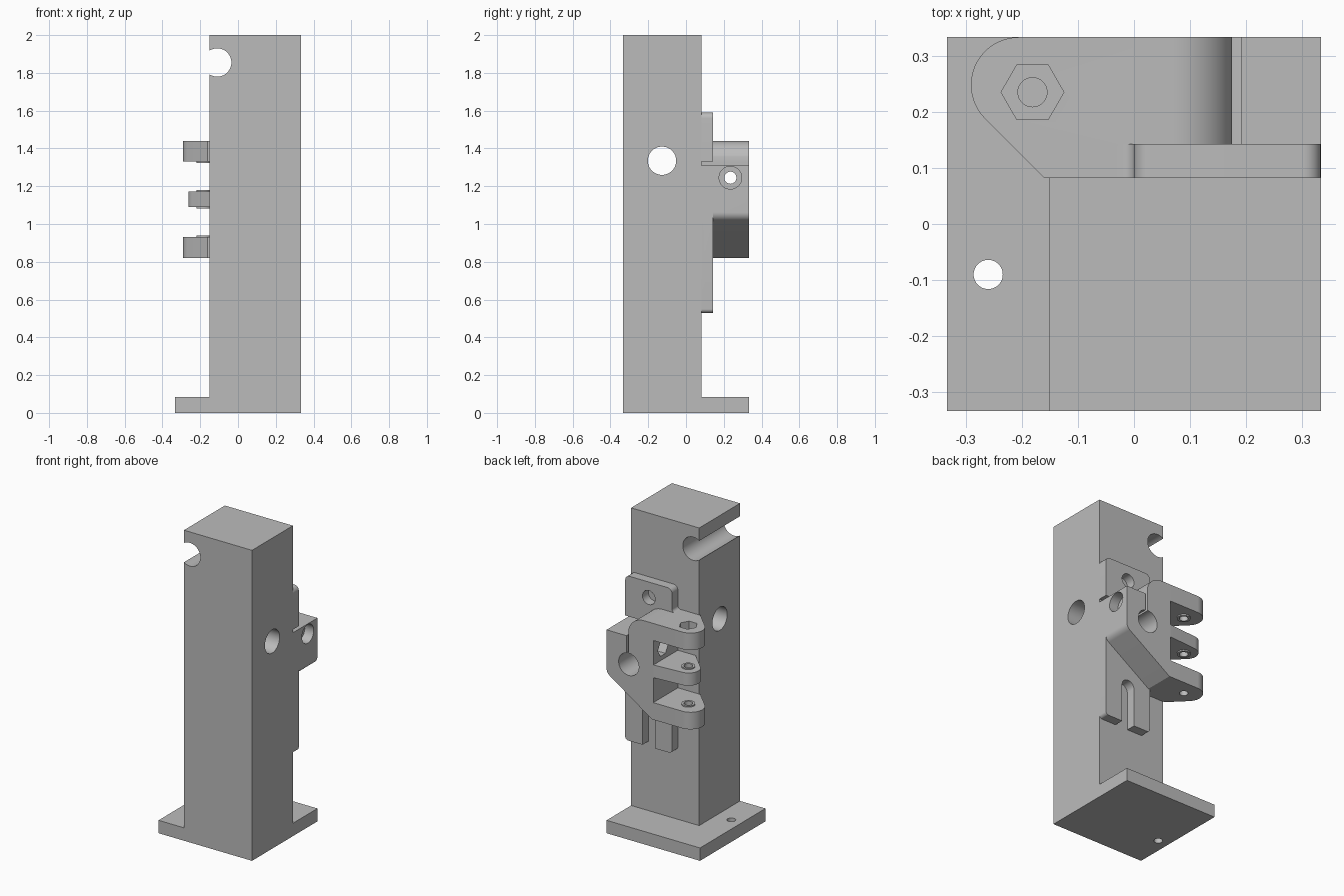
import bpy, bmesh, math
from mathutils import Vector

if "Cube" in bpy.data.objects:
    bpy.data.objects.remove(bpy.data.objects["Cube"], do_unlink=True)

grey = bpy.data.materials.new("plain grey")
grey.use_nodes = True
grey.diffuse_color = (0.5, 0.5, 0.5, 1)
grey.node_tree.nodes["Principled BSDF"].inputs["Base Color"].default_value = (0.5, 0.5, 0.5, 1)


def prism(name, outline, axis, lo, hi):
    """Extrude a 2D outline along an axis from lo to hi."""
    place = {"x": lambda p, t: (t, p[0], p[1]),
             "y": lambda p, t: (p[0], t, p[1]),
             "z": lambda p, t: (p[0], p[1], t)}[axis]
    bm = bmesh.new()
    rings = [[bm.verts.new(place(p, t)) for p in outline] for t in (lo, hi)]
    for ring in rings:
        bm.faces.new(ring)
    n = len(outline)
    for i in range(n):
        j = (i + 1) % n
        bm.faces.new((rings[0][i], rings[0][j], rings[1][j], rings[1][i]))
    bmesh.ops.recalc_face_normals(bm, faces=bm.faces)
    mesh = bpy.data.meshes.new(name)
    bm.to_mesh(mesh)
    bm.free()
    mesh.materials.append(grey)
    obj = bpy.data.objects.new(name, mesh)
    bpy.context.collection.objects.link(obj)
    return obj


def rect(x0, x1, y0, y1):
    return [(x0, y0), (x1, y0), (x1, y1), (x0, y1)]


def circle(cx, cy, r, n=48):
    return [(cx + r * math.cos(2 * math.pi * i / n),
             cy + r * math.sin(2 * math.pi * i / n)) for i in range(n)]


def rounded(corners, steps=10):
    """Outline from (x, y, radius) corners."""
    out = []
    for i, (x, y, r) in enumerate(corners):
        p = Vector((x, y))
        if r == 0:
            out.append((x, y))
            continue
        a = (Vector(corners[i - 1][:2]) - p).normalized()
        b = (Vector(corners[(i + 1) % len(corners)][:2]) - p).normalized()
        ang = a.angle(b)
        c = p + (a + b).normalized() * r / math.sin(ang / 2)
        t = r / math.tan(ang / 2)
        v1, v2, sweep = p + a * t - c, p + b * t - c, math.pi - ang
        for k in range(steps + 1):
            f = k / steps
            v = (v1 * math.sin((1 - f) * sweep) + v2 * math.sin(f * sweep)) / math.sin(sweep)
            out.append(tuple(c + v))
    return out


def combine(target, tool, operation):
    mod = target.modifiers.new("combine", "BOOLEAN")
    mod.operation, mod.solver, mod.object = operation, "EXACT", tool
    bpy.context.view_layer.objects.active = target
    bpy.ops.object.modifier_apply(modifier=mod.name)
    bpy.data.objects.remove(tool, do_unlink=True)


def add(target, *args):
    combine(target, prism("piece", *args), "UNION")


def cut(target, *args):
    combine(target, prism("cutter", *args), "DIFFERENCE")


# Square post on a base plate
EDGE, BACK = 0.333, 0.083
post = prism("post_with_base", rect(-EDGE, EDGE, -EDGE, EDGE), "z", 0, 0.083)
add(post, rect(-0.152, EDGE, -EDGE, BACK), "z", 0, 2)
cut(post, circle(-0.26, -0.09, 0.026), "z", -0.1, 0.2)
cut(post, circle(-0.127, 1.335, 0.075), "x", -0.5, 0.5)
cut(post, circle(-0.11, 1.855, 0.075), "y", -0.5, 0.5)

# Bracket mounting plate, with a tab on top and a fillet beside it
FACE = 0.143
bracket = prism("hinge_bracket", rounded([
    (0, 0.53, 0.02), (EDGE, 0.53, 0.02), (EDGE, 1.59, 0.03), (0, 1.59, 0.03),
    (0, 1.44, 0.02), (-0.03, 1.44, 0), (-0.03, 1.42, 0), (0, 1.42, 0)]),
    "y", BACK, FACE)

# Clamp block: sloping underside, shoulder curving down to the split
add(bracket, rounded([
    (0, 0.82, 0), (0.01, 0.82, 0), (EDGE, 1.035, 0.05), (EDGE, 1.31, 0),
    (0.175, 1.31, 0), (0.175, 1.36, 0), (0.15, 1.44, 0.11), (0, 1.44, 0)]),
    "y", 0.1, EDGE)

# Three hinge arms
outer = rounded([(0.008, BACK, 0), (-0.161, BACK, 0),
                 (-0.411, EDGE, 0.085), (0.008, EDGE, 0)], 20)
middle = rounded([(0.008, BACK, 0), (-0.127, BACK, 0),
                  (-0.349, 0.305, 0.07), (0.008, EDGE, 0)], 20)
PIN = (-0.181, 0.235)
for outline, low, high in ((outer, 0.82, 0.93), (middle, 1.09, 1.172), (outer, 1.33, 1.44)):
    add(bracket, outline, "z", low, high)

# Thin bosses on the faces between the arms
for low, high in ((0.92, 0.938), (1.082, 1.18), (1.322, 1.34)):
    add(bracket, circle(*PIN, 0.04), "z", low, high)

# Hinge pin hole and hexagonal head pocket
cut(bracket, circle(*PIN, 0.026), "z", 0.7, 1.6)
cut(bracket, circle(*PIN, 0.056, 6), "z", 1.39, 1.6)

# Clamp bore, split and flex gap below the tab
cut(bracket, circle(0.175, 1.13, 0.072), "y", 0, 0.5)
cut(bracket, rect(0.175, 0.191, 1.13, 1.33), "y", 0, 0.5)
cut(bracket, rect(0.18, 0.5, 1.31, 1.33), "y", 0, 0.5)

# Clamp screw: through hole, counterbore and nut pocket
SCREW = (0.235, 1.245)
cut(bracket, circle(*SCREW, 0.032), "x", -0.5, 0.5)
cut(bracket, circle(*SCREW, 0.06), "x", 0.27, 0.5)
cut(bracket, circle(*SCREW, 0.052, 6), "x", -0.1, 0.06)

# Mounting hole in the tab and open slot between the legs
cut(bracket, circle(0.165, 1.49, 0.045), "y", 0, 0.5)
cut(bracket, rounded([(0.12, 0.4, 0), (0.21, 0.4, 0),
                      (0.21, 0.82, 0.044), (0.12, 0.82, 0.044)]), "y", 0, FACE + 0.001)

for obj in (post, bracket):
    bpy.ops.object.select_all(action="DESELECT")
    obj.select_set(True)
    bpy.context.view_layer.objects.active = obj
    bpy.ops.object.shade_smooth_by_angle(angle=math.radians(30))
